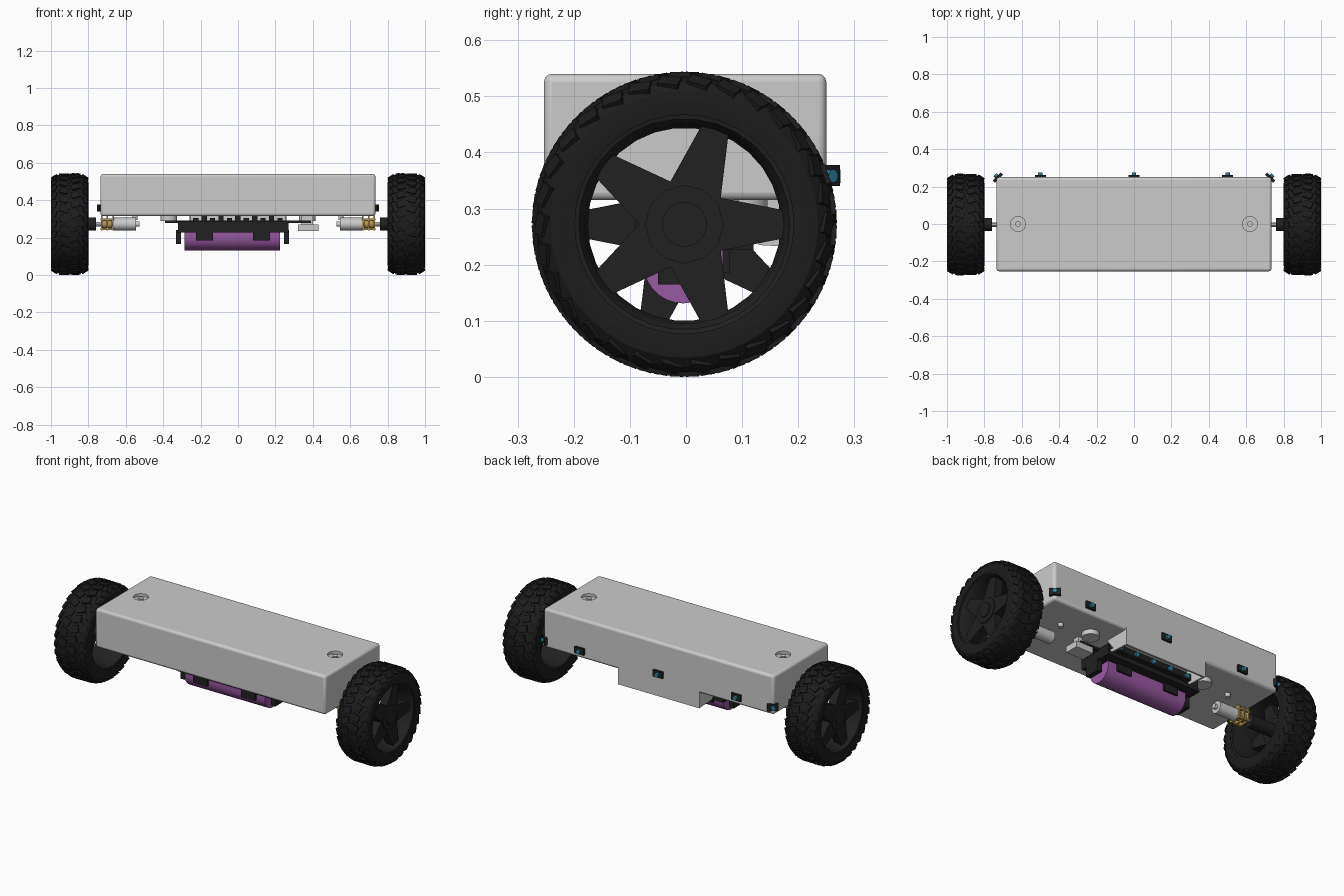
import bpy, bmesh, math
from mathutils import Matrix, Vector

if "Cube" in bpy.data.objects:
    bpy.data.objects.remove(bpy.data.objects["Cube"])

def material(name, rgb):
    m = bpy.data.materials.new(name)
    m.diffuse_color = (*rgb, 1)
    m.use_nodes = True
    m.node_tree.nodes["Principled BSDF"].inputs["Base Color"].default_value = m.diffuse_color
    return m

BLACK = material("black_plastic", (0.015, 0.015, 0.015))
RUBBER = material("rubber", (0.012, 0.012, 0.012))
PURPLE = material("purple_wrap", (0.32, 0.1, 0.36))
BRASS = material("brass", (0.45, 0.3, 0.09))
BLUE = material("blue_lens", (0.03, 0.25, 0.4))
smooth = []

def finish(name, bm, mat=None, M=None, soft=False):
    bmesh.ops.recalc_face_normals(bm, faces=bm.faces[:])
    if M:
        bm.transform(M)
    me = bpy.data.meshes.new(name)
    bm.to_mesh(me)
    bm.free()
    ob = bpy.data.objects.new(name, me)
    bpy.context.collection.objects.link(ob)
    if mat:
        me.materials.append(mat)
    if soft:
        smooth.append(ob)
    return ob

def add_box(bm, x, y, z, M=Matrix()):
    c = Vector(((x[0] + x[1]) / 2, (y[0] + y[1]) / 2, (z[0] + z[1]) / 2))
    S = Matrix.Diagonal((x[1] - x[0], y[1] - y[0], z[1] - z[0], 1))
    bmesh.ops.create_cube(bm, size=1, matrix=M @ Matrix.Translation(c) @ S)

def box(name, x, y, z, mat=None, M=None):
    bm = bmesh.new()
    add_box(bm, x, y, z)
    return finish(name, bm, mat, M)

def cyl(name, centre, r, length, axis="X", mat=None, segs=24, M=None):
    bm = bmesh.new()
    R = {"X": Matrix.Rotation(math.pi / 2, 4, "Y"), "Y": Matrix.Rotation(math.pi / 2, 4, "X"), "Z": Matrix()}[axis]
    bmesh.ops.create_cone(bm, cap_ends=True, segments=segs, radius1=r, radius2=r, depth=length,
                          matrix=Matrix.Translation(centre) @ R)
    return finish(name, bm, mat, M, True)

def add_prism(bm, pts, x0, x1, M=Matrix()):
    # (y, z) outline extruded along x
    rings = [[bm.verts.new(M @ Vector((x, *p))) for p in pts] for x in (x0, x1)]
    n = len(pts)
    bm.faces.new(rings[0])
    bm.faces.new(rings[1])
    for i in range(n):
        j = (i + 1) % n
        bm.faces.new((rings[0][i], rings[0][j], rings[1][j], rings[1][i]))

def lathe(name, profile, segs, mat, M):
    # closed (x, radius) outline spun round the x axis
    bm = bmesh.new()
    rings = []
    for k in range(segs):
        a = 2 * math.pi * k / segs
        rings.append([bm.verts.new((x, r * math.cos(a), r * math.sin(a))) for x, r in profile])
    n = len(profile)
    for k in range(segs):
        A, B = rings[k], rings[(k + 1) % segs]
        for i in range(n):
            j = (i + 1) % n
            bm.faces.new((A[i], A[j], B[j], B[i]))
    return finish(name, bm, mat, M, True)

# main body with two round recesses in the lid
body = box("body_shell", (-0.735, 0.735), (-0.253, 0.25), (0.315, 0.54))
bev = body.modifiers.new("round_edges", "BEVEL")
bev.width, bev.segments = 0.014, 3
for s in (-1, 1):
    cutter = cyl("recess_cutter", (s * 0.62, 0, 0.54), 0.04, 0.03, "Z", segs=32)
    cutter.hide_render = True
    cutter.hide_viewport = True
    cut = body.modifiers.new("lid_recess", "BOOLEAN")
    cut.object, cut.operation, cut.solver = cutter, "DIFFERENCE", "EXACT"
    cyl("lid_bolt", (s * 0.62, 0, 0.528), 0.015, 0.012, "Z", segs=16)
smooth.append(body)

# rear skirt: plate and two gussets
box("skirt_plate", (-0.26, 0.26), (0.24, 0.25), (0.228, 0.33))
for s in (-1, 1):
    bm = bmesh.new()
    add_prism(bm, [(0.25, 0.228), (0.25, 0.32), (0.10, 0.32), (0.13, 0.235)], s * 0.26, s * 0.25)
    finish("skirt_gusset", bm)

# wheels and drive, the second pair being the first turned half round
tyre = [(0.803, 0.195), (0.80, 0.215), (0.802, 0.238), (0.815, 0.254), (0.84, 0.263), (0.90, 0.266),
        (0.96, 0.263), (0.985, 0.254), (0.998, 0.238), (1.0, 0.215), (0.997, 0.195)]
rim = [(0.805, 0.182), (0.805, 0.2), (0.995, 0.2), (0.992, 0.188), (0.975, 0.178), (0.93, 0.172), (0.87, 0.172)]
for turn in (0, math.pi):
    W = Matrix.Translation((0, -0.003, 0.272)) @ Matrix.Rotation(turn, 4, "Z")
    lathe("tyre", tyre, 40, RUBBER, W)
    lathe("rim", rim, 30, BLACK, W)
    bm = bmesh.new()
    for k in range(30):
        for i, (x, half, r, tilt) in enumerate(((0.818, 0.013, 0.254, 0.55), (0.87, 0.023, 0.266, 0),
                                                (0.93, 0.023, 0.266, 0), (0.982, 0.013, 0.254, -0.55))):
            a = 2 * math.pi * (k + 0.5 * (i % 2)) / 30
            T = (Matrix.Rotation(a, 4, "X") @ Matrix.Translation((x, 0, r)) @ Matrix.Rotation(-tilt, 4, "Y")
                 @ Matrix.Rotation(0.35 if i < 2 else -0.35, 4, "Z"))
            add_box(bm, (-half, half), (-0.019, 0.019), (-0.008, 0.005), T)
    finish("tread_blocks", bm, RUBBER, W)
    bm = bmesh.new()
    for k in range(5):
        add_prism(bm, [(0.05, -0.05), (0.178, -0.025), (0.178, 0.025), (0.05, 0.05)], 0.925, 0.972,
                  Matrix.Rotation(2 * math.pi * k / 5, 4, "X"))
    finish("spokes", bm, BLACK, W)
    cyl("hub", (0.945, 0, 0), 0.07, 0.065, mat=BLACK, segs=12, M=W)
    cyl("hub_cap", (0.96, 0, 0), 0.04, 0.05, mat=BLACK, M=W)
    cyl("hub_sleeve", (0.85, 0, 0), 0.035, 0.18, mat=BLACK, segs=16, M=W)
    cyl("axle", (0.72, 0, 0), 0.012, 0.12, segs=12, M=W)
    # motor and brass gearbox
    cyl("motor", (0.605, 0, 0), 0.034, 0.12, M=W)
    cyl("motor_boss", (0.54, 0, 0), 0.014, 0.025, segs=16, M=W)
    bm = bmesh.new()
    for x in (0.668, 0.698, 0.728):
        add_box(bm, (x - 0.004, x + 0.004), (-0.038, 0.038), (-0.033, 0.046))
    for y in (-0.032, 0.032):
        for z in (-0.027, 0.025):
            add_box(bm, (0.665, 0.735), (y - 0.005, y + 0.005), (z - 0.005, z + 0.005))
    finish("gearbox_plates", bm, BRASS, W)
    cyl("gear", (0.7, 0, 0), 0.024, 0.05, mat=BRASS, segs=16, M=W)

# underside fittings
for s in (-1, 1):
    cyl("underside_cap", (s * 0.37, 0.1, 0.303), 0.045, 0.028, "Z", segs=24)
    cyl("underside_screw", (s * 0.55, 0.08, 0.305), 0.014, 0.024, "Z", segs=16)
box("regulator", (0.32, 0.43), (-0.02, 0.06), (0.235, 0.27))
box("regulator_mount", (0.34, 0.40), (0.0, 0.04), (0.265, 0.32))

# electronics tray
box("tray_base", (-0.39, 0.39), (-0.06, 0.05), (0.278, 0.29), BLACK)
box("tray_body", (-0.32, 0.27), (-0.09, 0.12), (0.226, 0.288), BLACK)
bm = bmesh.new()
for k in range(11):
    x = -0.24 + k * 0.045
    for y in (-0.07, 0.03):
        add_box(bm, (x, x + 0.028), (y, y + 0.03), (0.285, 0.305 + 0.01 * (k % 2)))
finish("tray_components", bm, BLACK)
box("sensor_bar", (-0.26, 0.26), (0.11, 0.15), (0.25, 0.285), BLACK)
for k in range(5):
    cyl("bar_sensor", (-0.22 + 0.11 * k, 0.154, 0.265), 0.013, 0.014, "Y", BLUE, 12)

# battery in its cradle
arc = [(-0.005 + 0.071 * math.cos(a), 0.202 + 0.071 * math.sin(a))
       for a in (math.pi * (1 + k / 14) for k in range(15))]
bm = bmesh.new()
add_prism(bm, arc + [(0.066, 0.23), (-0.076, 0.23)], -0.285, 0.225)
finish("battery", bm, PURPLE, soft=True)
for x in (-0.332, 0.245):
    box("cradle_leg", (x, x + 0.028), (-0.05, 0.04), (0.165, 0.24), BLACK)
for x in (-0.225, 0.08):
    for y in (-0.088, 0.066):
        box("battery_clip", (x, x + 0.09), (y, y + 0.012), (0.185, 0.24), BLACK)

# rear and corner proximity sensors
for x, y, turn in ((-0.725, 0.245, 45), (-0.5, 0.25, 0), (0, 0.25, 0), (0.5, 0.25, 0), (0.725, 0.245, -45)):
    S = Matrix.Translation((x, y, 0.358)) @ Matrix.Rotation(math.radians(turn), 4, "Z")
    box("sensor_board", (-0.03, 0.03), (-0.005, 0.012), (-0.018, 0.02), BLACK, S)
    cyl("sensor_lens", (0, 0.015, 0), 0.012, 0.02, "Y", BLUE, 12, S)

# smooth the round parts
bpy.ops.object.select_all(action="DESELECT")
for ob in smooth:
    if not ob.hide_viewport:
        ob.select_set(True)
bpy.context.view_layer.objects.active = body
bpy.ops.object.shade_smooth_by_angle(angle=math.radians(30))
